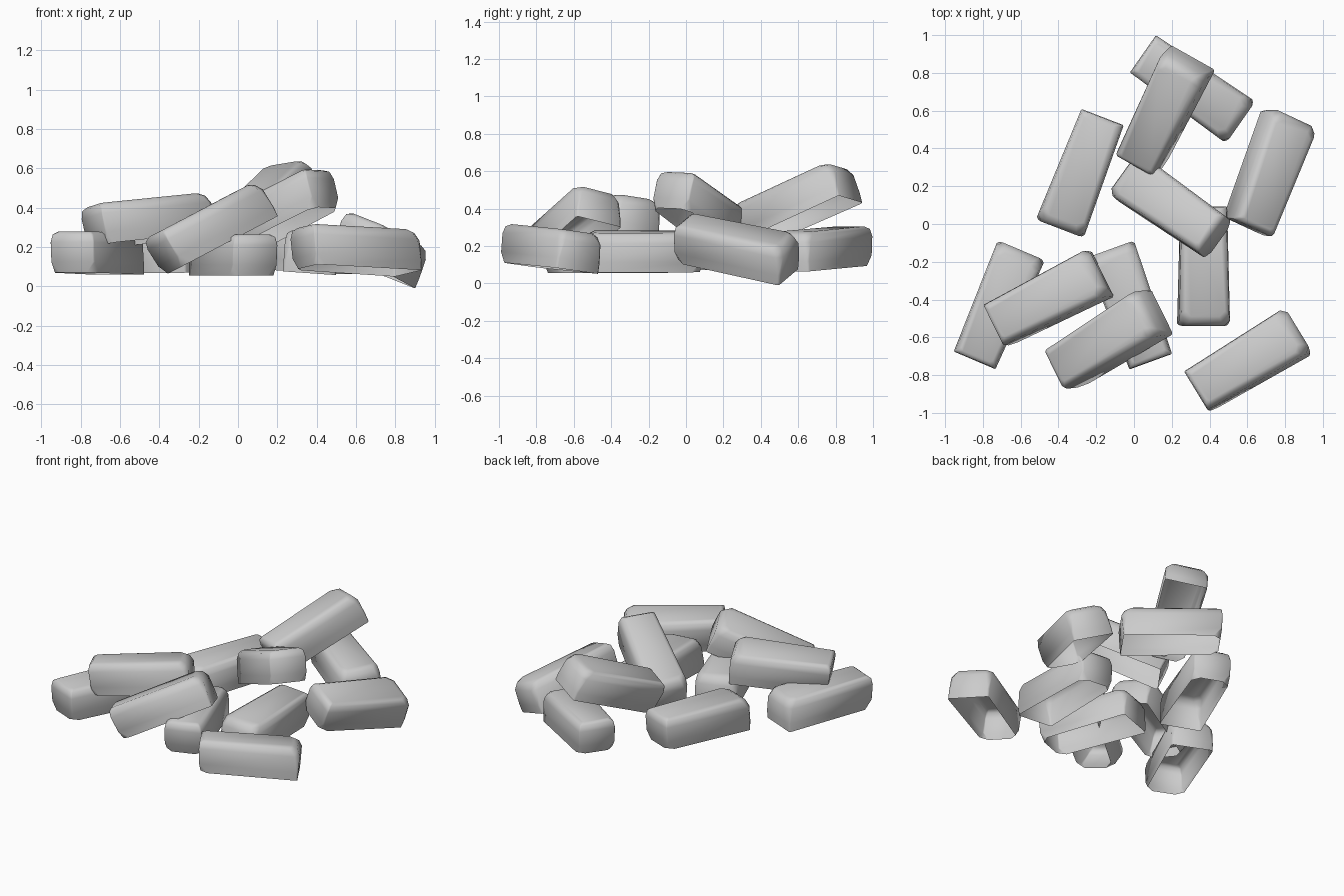
import bpy
import bmesh
from math import radians
from mathutils import Euler, Matrix, Vector

if "Cube" in bpy.data.objects:
    bpy.data.objects.remove(bpy.data.objects["Cube"])

stone = bpy.data.materials.new("light grey stone")
stone.use_nodes = True
grey = (0.6, 0.6, 0.6, 1)
stone.diffuse_color = grey
stone.node_tree.nodes["Principled BSDF"].inputs["Base Color"].default_value = grey

LENGTH, WIDE, NARROW = 0.63, 0.27, 0.24


def ring(bm, z, side, wide_end, narrow_end, wide_cut, narrow_cut):
    """Tapered rectangle with cut corners, wide end towards +x."""
    pts = []
    for sx, sy in [(1, -1), (1, 1), (-1, 1), (-1, -1)]:
        end, cut, width = ((wide_end, wide_cut, WIDE) if sx > 0
                           else (narrow_end, narrow_cut, NARROW))
        x = sx * (LENGTH / 2 - end)
        y = sy * (width / 2 - side)
        pair = [(x - sx * cut, y), (x, y - sy * cut)]
        pts += pair if sx * sy < 0 else pair[::-1]
    return [bm.verts.new((x, y, z)) for x, y in pts]


# Hollow block: narrow end undercut at the rim, wide end rounded at the top
bm = bmesh.new()
rings = [ring(bm, -0.105, 0, 0.005, 0.015, 0.01, 0.045),
         ring(bm, -0.05, 0, 0.002, 0.005, 0.012, 0.008),
         ring(bm, 0.05, 0, 0, -0.003, 0.03, 0.005),
         ring(bm, 0.09, 0.008, 0.02, 0, 0.04, 0.01),
         ring(bm, 0.105, 0.03, 0.05, 0.018, 0.03, 0.015)]
for low, high in zip(rings, rings[1:]):
    for i in range(len(low)):
        j = (i + 1) % len(low)
        bm.faces.new((low[i], low[j], high[j], high[i]))
bm.faces.new(rings[-1])
for f in bm.faces:
    f.smooth = True
block = bpy.data.meshes.new("block")
bm.to_mesh(block)
bm.free()
block.materials.append(stone)

# name: x, y, z, yaw, pitch (wide end up), roll (left side up)
blocks = {
    "left_block": (-0.28, 0.27, 0.18, 249, -1, 0),
    "back_lower_block": (0.305, 0.72, 0.185, -35, -3, 0),
    "back_leaning_block": (0.155, 0.595, 0.43, 64, 22, -9),
    "right_tilted_block": (0.72, 0.27, 0.19, 69, -11, 20),
    "middle_leaning_block": (0.195, 0.095, 0.38, 145, -23, 2),
    "front_right_block": (0.60, -0.725, 0.187, 31, -3, -7),
    "middle_lower_block": (0.37, -0.225, 0.172, -90, 0, -4),
    "front_left_lower_block": (-0.72, -0.43, 0.17, 67, -1, 0),
    "front_left_upper_block": (-0.455, -0.395, 0.335, 27, 5, -8),
    "front_lower_block": (-0.02, -0.43, 0.16, 110, 0, 0),
    "front_leaning_block": (-0.14, -0.615, 0.297, 32, 24, -14),
}
for name, (x, y, z, yaw, pitch, roll) in blocks.items():
    obj = bpy.data.objects.new(name, block)
    turn = Euler((radians(roll), radians(-pitch), radians(yaw))).to_matrix().to_4x4()
    obj.matrix_world = Matrix.Translation(Vector((x, y, z))) @ turn
    bpy.context.collection.objects.link(obj)
